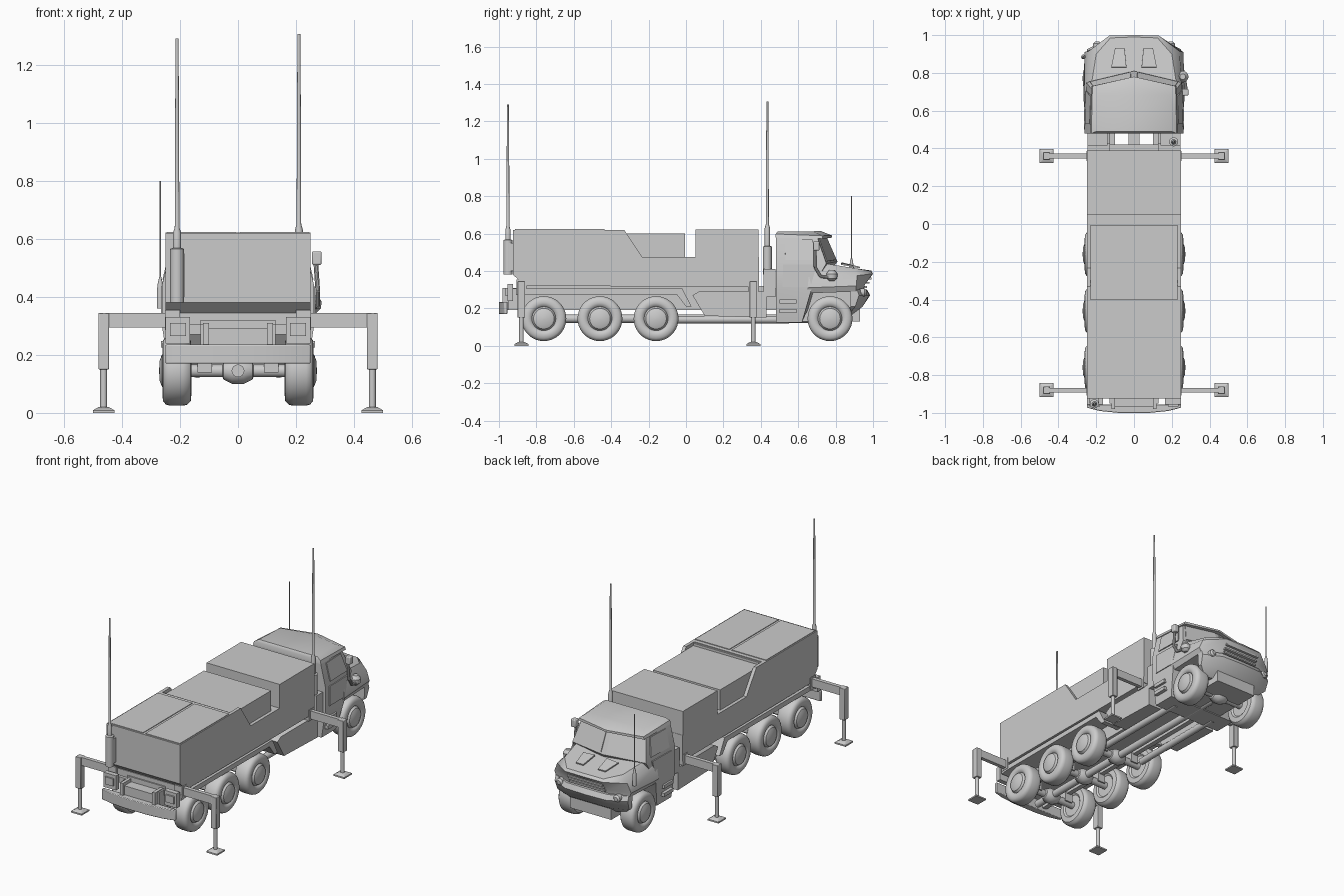
import bpy, bmesh, math
from mathutils import Vector, Matrix


def finish(name, bm, bevel=0.0, angle=35):
    bmesh.ops.remove_doubles(bm, verts=bm.verts, dist=1e-5)
    bmesh.ops.recalc_face_normals(bm, faces=bm.faces)
    me = bpy.data.meshes.new(name)
    bm.to_mesh(me)
    bm.free()
    me.shade_smooth()
    me.set_sharp_from_angle(angle=math.radians(angle))
    ob = bpy.data.objects.new(name, me)
    bpy.context.collection.objects.link(ob)
    if bevel:
        m = ob.modifiers.new("Bevel", 'BEVEL')
        m.width, m.segments = bevel, 2
    return ob


def loft(name, rings, bevel=0.0):
    bm = bmesh.new()
    vs = [[bm.verts.new(p) for p in r] for r in rings]
    for a, b in zip(vs, vs[1:]):
        for i in range(len(a)):
            j = (i + 1) % len(a)
            bm.faces.new((a[i], a[j], b[j], b[i]))
    bm.faces.new(vs[0])
    bm.faces.new(vs[-1])
    return finish(name, bm, bevel)


def sym(half):
    """Complete a right-hand half outline by mirroring it."""
    return half + [(-x, y, z) for x, y, z in reversed(half) if x != 0]


def prism(name, prof, x0, x1, bevel=0.0):
    return loft(name, [[(x, y, z) for y, z in prof] for x in (x0, x1)], bevel)


def box(name, x0, x1, y0, y1, z0, z1, bevel=0.0):
    return prism(name, [(y0, z0), (y1, z0), (y1, z1), (y0, z1)], x0, x1, bevel)


def lathe(name, prof, origin, axis, n=24):
    """Revolve (radius, distance) points about an axis."""
    q = Vector((0, 0, 1)).rotation_difference(Vector(axis)).to_matrix()
    o = Vector(origin)
    return loft(name, [[o + q @ Vector((max(r, 1e-3) * math.cos(t), max(r, 1e-3) * math.sin(t), h))
                for t in [2 * math.pi * i / n for i in range(n)]] for r, h in prof])


def rod(name, a, b, r, n=16):
    a, b = Vector(a), Vector(b)
    return lathe(name, [(r, 0), (r, (b - a).length)], a, b - a, n)


def panel(name, quad, margin=0.12, t=0.004):
    """Thin raised panel inset within four corners."""
    a, b, c, d = map(Vector, quad)
    pt = lambda u, v: a.lerp(b, u).lerp(d.lerp(c, u), v)
    lo, hi = margin, 1 - margin
    r = [pt(lo, lo), pt(hi, lo), pt(hi, hi), pt(lo, hi)]
    n = (r[1] - r[0]).cross(r[3] - r[0]).normalized() * t
    return loft(name, [[p - n for p in r], [p + n for p in r]])


# Cargo body: tub, rear housing, sloping side walls, middle and front modules
prism("body_tub", [(-.925, .38), (-.86, .32), (.39, .315), (.39, .475),
                   (-.41, .475), (-.41, .62), (-.925, .62)], -.25, .25)
box("middle_module", -.23, .23, -.40, -.005, .47, .60)
box("front_module", -.25, .25, .05, .388, .47, .622)
box("lid_lip", -.24, .24, -.425, -.40, .60, .615)
for s in (-1, 1):
    prism("body_side_wall", [(-.41, .47), (-.23, .47), (-.33, .62), (-.41, .62)], s * .23, s * .25)
    box("roof_lid", s * .008, s * .243, -.915, -.435, .615, .624)

# Chassis
box("centre_spine", -.03, .03, .38, .50, .24, .30)
rod("drive_shaft", (0, -.88, .145), (0, .78, .145), .022)
box("engine_block", -.14, .14, .58, .93, .13, .32)
box("under_body", -.13, .13, -.90, .42, .225, .32)
for s in (-1, 1):
    box("chassis_rail", s * .10, s * .13, -.95, .90, .19, .305)
    rod("side_tube", (s * .14, -.1, .14), (s * .14, .55, .14), .02)
    prism("rear_fender", [(-.91, .27), (-.86, .275), (-.05, .275), (.0, .21), (.03, .21),
                          (-.02, .305), (-.91, .305)], s * .13, s * .25)
    prism("side_locker", [(.035, .27), (.07, .29), (.43, .29), (.43, .15), (.10, .16)],
          s * .13, s * .245)
    box("gap_box", s * .14, s * .245, .415, .478, .26, .41)

# Wheels and axles
tyre = [(0, .165), (.065, .168), (.075, .160), (.105, .163), (.117, .175), (.12, .19), (.12, .235),
        (.116, .249), (.105, .258), (.085, .261), (.07, .256), (.064, .248), (.055, .262),
        (.035, .270), (0, .272)]
for y in (-.76, -.46, -.16, .77):
    rod("axle", (-.18, y, .145), (.18, y, .145), .022)
    lathe("differential", [(0, -.06), (.03, -.05), (.045, -.02), (.045, .02), (.03, .05), (0, .06)],
          (0, y, .145), (1, 0, 0), 16)
    for s in (-1, 1):
        lathe("wheel", tyre, (0, y, .145), (s, 0, 0), 36)
        box("suspension_block", s * .09, s * .14, y - .03, y + .03, .14, .22)

# Stabilizer legs
for y in (-.88, .36):
    box("outrigger_beam", -.475, .475, y - .012, y + .012, .295, .345)
    for s in (-1, 1):
        box("outrigger_sleeve", s * .20, s * .252, y - .027, y + .027, .285, .355)
        box("outrigger_leg", s * .445, s * .481, y - .02, y + .02, .15, .345, .003)
        rod("outrigger_piston", (s * .463, y, .01), (s * .463, y, .17), .012)
        x = s * .463
        sq = lambda r, z: [(x - r, y - r, z), (x + r, y - r, z), (x + r, y + r, z), (x - r, y + r, z)]
        loft("outrigger_foot", [sq(.037, 0), sq(.037, .009), sq(.018, .02)])

# Rear bumper, lamps and tow hitch
bump = lambda z: sym([(.25, -.955, z), (.25, -.972, z), (.18, -.99, z), (.08, -1, z)])
loft("rear_bumper", [bump(.17), bump(.235)], .004)
box("hitch_box", -.11, .11, -.965, -.90, .235, .29)
for s in (-1, 1):
    box("lamp_panel", s * .165, s * .25, -.955, -.925, .24, .33)
    box("tail_lamp", s * .18, s * .235, -.965, -.95, .265, .31)
    box("bumper_bracket", s * .10, s * .12, -.98, -.90, .19, .31)

# Cab shell
loft("cab", [sym([(.235, .48, .125), (.235, .62, .125), (0, .62, .125)]),
             sym([(.262, .48, .30), (.262, .67, .30), (0, .70, .30)]),
             sym([(.262, .48, .44), (.252, .75, .44), (0, .81, .45)]),
             sym([(.228, .48, .585), (.215, .70, .585), (0, .75, .585)])])
loft("cab_roof", [sym([(.232, .478, .578), (.226, .73, .572), (0, .78, .578)]),
                  sym([(.226, .48, .598), (.22, .73, .588), (0, .78, .59)]),
                  sym([(.20, .49, .612), (.19, .68, .612), (0, .72, .614)])])
# Bonnet with wide wheel arches
loft("bonnet", [sym([(.25, .64, .28), (.25, .91, .29), (.14, .95, .30), (0, .95, .30)]),
                sym([(.268, .65, .31), (.262, .91, .32), (.14, .955, .325), (0, .955, .325)]),
                sym([(.262, .66, .40), (.24, .915, .375), (.13, .998, .385), (0, 1, .385)]),
                sym([(.235, .68, .45), (.20, .90, .415), (.125, .985, .40), (0, .99, .402)])])
# Front bumper and grille
loft("front_bumper", [sym([(.19, .84, .17), (.19, .87, .165), (.12, .89, .165), (0, .89, .165)]),
                      sym([(.245, .88, .21), (.245, .905, .21), (.14, .945, .21), (0, .945, .21)]),
                      sym([(.25, .88, .27), (.25, .925, .27), (.14, .98, .27), (0, .985, .27)]),
                      sym([(.25, .88, .30), (.25, .915, .30), (.14, .965, .30), (0, .968, .30)])])
for i in range(3):
    z = .31 + i * .022
    box("grille_bar", -.12, .12, .94, .968 + i * .012, z, z + .01)

# Glass, doors, vents, lamps and steps
for s in (-1, 1):
    panel("windscreen", [(0, .81, .45), (s * .252, .75, .44), (s * .215, .70, .585), (0, .75, .585)], .07)
    panel("door_window", [(s * .26, .51, .445), (s * .254, .73, .445), (s * .222, .69, .58),
                          (s * .229, .51, .58)], .1)
    panel("door", [(s * .262, .51, .31), (s * .262, .67, .31), (s * .257, .71, .44),
                   (s * .262, .51, .44)], .04)
    panel("bonnet_vent", [(s * .04, .83, .443), (s * .12, .83, .437), (s * .10, .93, .418),
                          (s * .05, .93, .418)], 0)
    lathe("headlamp", [(.022, 0), (.022, .04), (.012, .05)], (s * .195, .915, .285), (0, 1, 0), 16)
    for z in (.175, .225):
        box("cab_step", s * .23, s * .265, .50, .59, z, z + .022)

# Side mirror with arm, and marker pod, on one side
box("mirror", .255, .288, .68, .715, .51, .557, .005)
for a, b in zip([(.268, .69, .52), (.275, .69, .42), (.275, .72, .37)],
                [(.275, .69, .42), (.275, .72, .37), (.268, .77, .365)]):
    rod("mirror_arm", a, b, .008, 10)
lathe("mirror_pod", [(.012, -.03), (.028, -.015), (.03, .01), (.015, .03)], (.258, .78, .375), (0, 0, 1))

# Tall masts and whip antenna
def mast(name, x, y, z0, z1, z2, top):
    lathe(name, [(.024, z0), (.024, z1), (.014, z1 + .004), (.014, z2 - .02), (.008, z2),
                 (.007, (z2 + top) / 2), (.005, top)], (x, y, 0), (0, 0, 1), 16)

mast("rear_mast", -.21, -.952, .38, .565, .64, 1.29)
mast("front_mast", .21, .435, .38, .53, .65, 1.305)
box("mast_bracket", -.235, -.185, -.95, -.92, .40, .55)
lathe("whip_antenna", [(.012, .36), (.012, .42), (.008, .45), (.003, .47), (.0025, .80)],
      (-.268, .885, 0), (0, 0, 1), 12)
